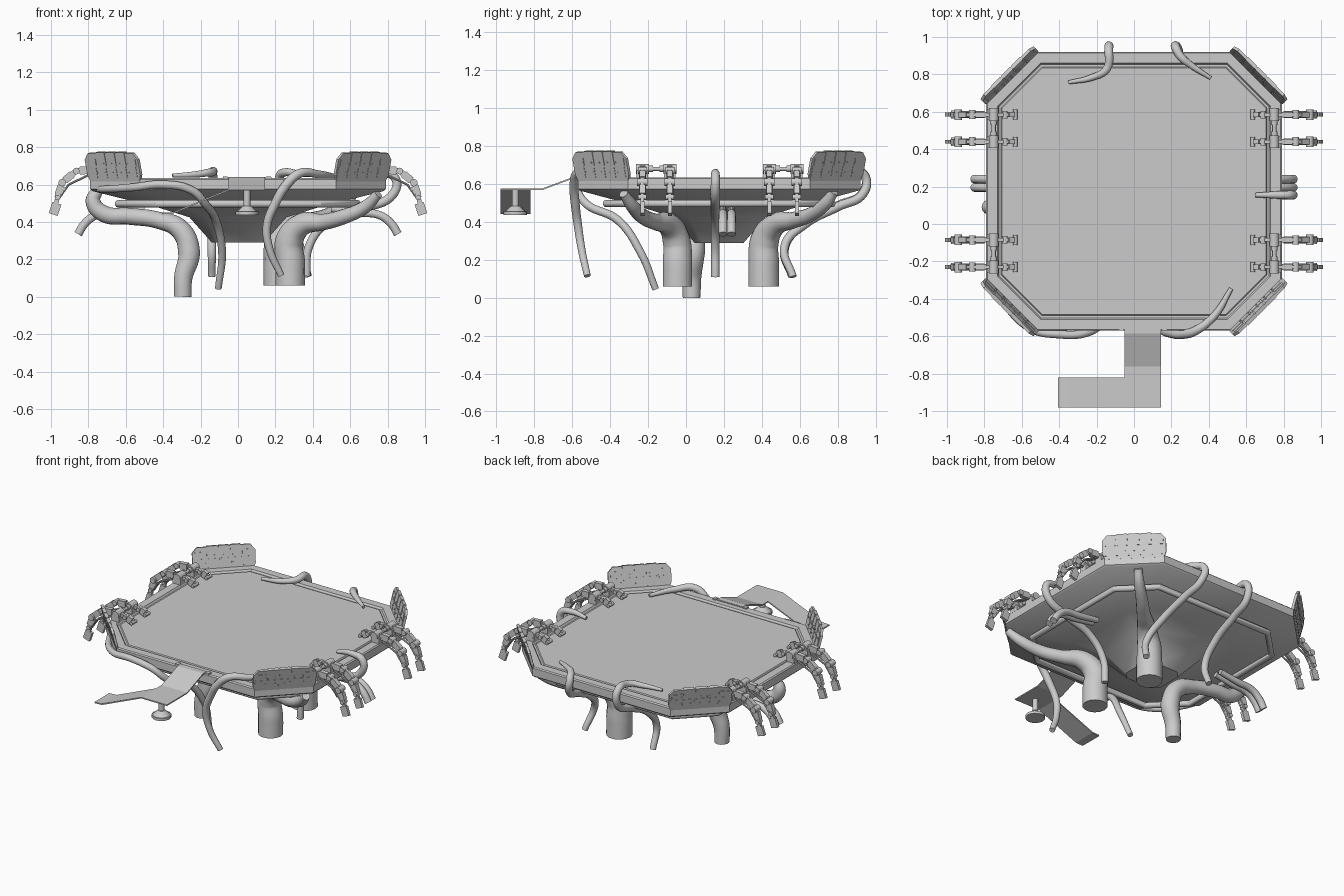
import bpy, bmesh, math
from mathutils import Vector, Matrix

if "Cube" in bpy.data.objects:
    bpy.data.objects.remove(bpy.data.objects["Cube"])

CY = 0.175  # platform centre in y


def finish(bm, name, smooth=False):
    bmesh.ops.recalc_face_normals(bm, faces=bm.faces)
    me = bpy.data.meshes.new(name)
    bm.to_mesh(me)
    bm.free()
    ob = bpy.data.objects.new(name, me)
    bpy.context.collection.objects.link(ob)
    if smooth:
        bpy.ops.object.select_all(action='DESELECT')
        ob.select_set(True)
        bpy.context.view_layer.objects.active = ob
        bpy.ops.object.shade_smooth_by_angle(angle=math.radians(35))
    return ob


def box(bm, c, size, m=Matrix()):
    bmesh.ops.create_cube(bm, size=1, matrix=m @ Matrix.Translation(c) @ Matrix.Diagonal((*size, 1)))


def frame(p, q):
    p, q = Vector(p), Vector(q)
    return Matrix.Translation((p + q) / 2) @ (q - p).to_track_quat('Z', 'Y').to_matrix().to_4x4(), (q - p).length


def beam(bm, p, q, w, h):
    m, l = frame(p, q)
    bmesh.ops.create_cube(bm, size=1, matrix=m @ Matrix.Diagonal((h, w, l, 1)))


def rod(bm, p, q, r1, r2=None, seg=12):
    m, l = frame(p, q)
    bmesh.ops.create_cone(bm, cap_ends=True, segments=seg, radius1=r1, radius2=r1 if r2 is None else r2, depth=l, matrix=m)


def octagon(hx, hy, c, z):
    pts = [(hx, hy - c), (hx - c, hy), (c - hx, hy), (-hx, hy - c),
           (-hx, c - hy), (c - hx, -hy), (hx - c, -hy), (hx, c - hy)]
    return [(x, y + CY, z) for x, y in pts]


# platform: chamfered deck with raised rim and funnel-shaped underside
bm = bmesh.new()
rings = [(.14, .13, .045, .29), (.26, .245, .085, .425), (.42, .40, .14, .475), (.78, .735, .262, .565),
         (.79, .745, .265, .575), (.79, .745, .265, .628), (.783, .738, .262, .635), (.73, .685, .23, .635),
         (.722, .677, .225, .622), (.71, .665, .218, .622), (.705, .66, .215, .63)]
loops = [[bm.verts.new(p) for p in octagon(*r)] for r in rings]
for a, b in zip(loops, loops[1:]):
    for i in range(8):
        j = (i + 1) % 8
        bm.faces.new((a[i], a[j], b[j], b[i]))
bm.faces.new(loops[0])
bm.faces.new(loops[-1])
finish(bm, "platform", True)


def tube(name, pts, radii, closed=False):
    cu = bpy.data.curves.new(name, 'CURVE')
    cu.dimensions = '3D'
    cu.bevel_depth = 1
    cu.bevel_resolution = 5
    cu.resolution_u = 8
    cu.use_fill_caps = True
    sp = cu.splines.new('POLY' if closed else 'BEZIER')
    seq = sp.points if closed else sp.bezier_points
    seq.add(len(pts) - 1)
    sp.use_cyclic_u = closed
    for i, (b, p) in enumerate(zip(seq, pts)):
        b.co = (*p, 1) if closed else p
        if not closed:
            b.handle_left_type = b.handle_right_type = 'AUTO'
        # radii are spread evenly along the path
        t = i / (len(pts) - 1) * (len(radii) - 1)
        k = min(int(t), len(radii) - 2)
        b.radius = radii[k] + (radii[k + 1] - radii[k]) * (t - k)
    ob = bpy.data.objects.new(name, cu)
    bpy.context.collection.objects.link(ob)
    bpy.ops.object.select_all(action='DESELECT')
    ob.select_set(True)
    bpy.context.view_layer.objects.active = ob
    bpy.ops.object.convert(target='MESH')
    bpy.ops.object.shade_smooth_by_angle(angle=math.radians(40))


# pipe ring under the deck
tube("under_pipe", octagon(.64, .595, .2, .497), (.02, .02), True)

# thick trunk legs
tube("left_leg", [(-.295, .03, 0), (-.293, .03, .1), (-.262, .04, .24), (-.31, .05, .36), (-.43, .07, .41),
                  (-.58, .09, .43), (-.72, .09, .445), (-.775, .09, .51), (-.75, .09, .57)],
     (.047, .05, .06, .055, .045, .045, .045, .04, .03))
tube("front_right_leg", [(.28, -.045, .06), (.28, -.045, .18), (.275, -.05, .3), (.34, -.09, .385), (.46, -.16, .40),
                         (.57, -.23, .43), (.68, -.28, .48), (.75, -.33, .55)],
     (.079, .079, .075, .062, .043, .04, .035, .025))
tube("back_right_leg", [(.22, .41, .06), (.22, .41, .18), (.225, .415, .3), (.29, .47, .385), (.40, .57, .41),
                        (.49, .66, .44), (.58, .74, .50), (.62, .78, .56)],
     (.083, .083, .078, .06, .043, .038, .033, .025))

# thin tentacles curling over the rim
tube("back_left_tentacle", [(-.35, .757, .648), (-.22, .785, .655), (-.145, .83, .665), (-.135, .935, .655),
                            (-.135, .935, .555), (-.14, .80, .485), (-.14, .62, .39), (-.14, .52, .26), (-.14, .56, .11)],
     (.01, .02, .024, .024, .024, .024, .02))
tube("back_right_tentacle", [(.41, .78, .648), (.31, .845, .66), (.25, .895, .665), (.222, .945, .64),
                             (.235, .935, .55), (.26, .80, .48), (.29, .63, .39), (.33, .52, .27), (.375, .565, .11)],
     (.01, .02, .024, .024, .024, .024, .02))
tube("front_right_tentacle", [(.52, -.345, .645), (.43, -.49, .655), (.33, -.57, .66), (.26, -.59, .60),
                              (.20, -.585, .5), (.155, -.57, .38), (.17, -.55, .25), (.23, -.52, .115)],
     (.012, .022, .025, .025, .023, .021, .018))
tube("front_left_tentacle", [(-.77, -.22, .58), (-.72, -.37, .575), (-.56, -.555, .585), (-.4, -.59, .60),
                             (-.25, -.58, .57), (-.17, -.52, .49), (-.12, -.36, .41), (-.085, -.24, .24), (-.105, -.16, .045)],
     (.015, .02, .022, .022, .022, .022, .018))
tube("right_side_tentacle", [(.65, .155, .645), (.76, .155, .66), (.84, .155, .635), (.83, .155, .55),
                             (.66, .155, .47), (.48, .155, .4), (.38, .155, .27), (.365, .155, .11)],
     (.012, .023, .025, .025, .023, .022))

# short hoses drooping from both sides
for name, s, y in (("left_hose_a", -1, .195), ("left_hose_b", -1, .24), ("right_hose_a", 1, .195), ("right_hose_b", 1, .24)):
    tube(name, [(s * .5, y, .47), (s * .64, y, .45), (s * .76, y, .435), (s * .82, y, .39), (s * .855, y, .335)],
         (.018, .022, .023, .023))


# corner shields: outward-leaning stepped plates with bolts
def shield(sx, sy, name):
    n = Vector((sx, sy, 0)).normalized()
    u = Vector((n.y, -n.x, 0))
    m = Matrix((u, n, (0, 0, 1))).transposed().to_4x4()
    m.translation = (sx * .6525, CY + sy * .6075, .618)
    m = m @ Matrix.Rotation(math.radians(-14), 4, 'X')
    bm = bmesh.new()
    out = [(-.185, 0), (-.2, .035), (-.2, .12), (-.17, .155), (.17, .155), (.2, .12), (.2, .035), (.185, 0)]
    f = bm.faces.new([bm.verts.new(m @ Vector((a, -.008, z))) for a, z in out])
    ext = bmesh.ops.extrude_face_region(bm, geom=[f])['geom']
    off = m.to_3x3() @ Vector((0, .016, 0))
    bmesh.ops.translate(bm, verts=[v for v in ext if isinstance(v, bmesh.types.BMVert)], vec=off)
    for i in range(-2, 3):
        top = .125 if abs(i) == 2 else .16
        box(bm, (i * .075, 0, (top + .085) / 2), (.066, .022, top - .085), m)
        box(bm, (i * .075 + .006, 0, .05), (.066, .020, .06), m)
        for z in (.05, .1):
            box(bm, (i * .06, 0, z), (.008, .026, .006), m)
    finish(bm, name)


for sx, a in ((-1, "left"), (1, "right")):
    for sy, b in ((-1, "front"), (1, "back")):
        shield(sx, sy, f"{b}_{a}_shield")


# paired mechanical claws gripping the side rims
def claw_pair(s, ys, name):
    bm = bmesh.new()
    for y in ys:
        P = lambda x, z, d=0: (s * x, y + d, z)
        chain = [(.635, .65), (.69, .672), (.75, .68), (.865, .672), (.94, .61), (.965, .53), (.985, .445)]
        widths = (.03, .022, .03, .03, .034, .024)
        for (p, q, w) in zip(chain, chain[1:], widths):
            beam(bm, P(*p), P(*q), w, .018)
        for (x, z), r, w in zip(chain[:-1], (.012, .014, .026, .018, .02, .014), (.026, .02, .034, .024, .028, .022)):
            rod(bm, P(x, z, -w), P(x, z, w), r)
        # mount, thicker sleeves, pistons and finger tip
        box(bm, P(.755, .652), (.06, .06, .04))
        beam(bm, P(.79, .678), P(.845, .674), .042, .03)
        beam(bm, P(.645, .655), P(.675, .668), .046, .026)
        beam(bm, P(.885, .656), P(.925, .623), .04, .03)
        beam(bm, P(.945, .59), P(.96, .545), .042, .03)
        for d in (-.012, .012):
            rod(bm, P(.80, .65, d), P(.905, .60, d), .006, seg=8)
            rod(bm, P(.905, .60, d), P(.955, .53, d), .006, seg=8)
        beam(bm, P(.968, .50), P(.988, .44), .05, .02)
    rod(bm, (s * .75, ys[0], .68), (s * .75, ys[1], .68), .011)
    for t in (.3, .7):
        y = ys[0] + (ys[1] - ys[0]) * t
        rod(bm, (s * .75, y - .012, .68), (s * .75, y + .012, .68), .017)
    finish(bm, name, True)


for s, a in ((-1, "left"), (1, "right")):
    claw_pair(s, (.44, .585), a + "_back_claws")
    claw_pair(s, (-.23, -.085), a + "_front_claws")

# L-shaped entry ramp
bm = bmesh.new()
main = [(-.55, .637), (-.585, .637), (-.76, .572), (-.82, .572), (-.98, .572)]
rows = [[bm.verts.new((x, y, z)) for x in (-.05, .145)] for y, z in main]
for a, b in zip(rows, rows[1:]):
    bm.faces.new((a[0], b[0], b[1], a[1]))
prev = (rows[3][0], rows[4][0])
for x, z in ((-.35, .447), (-.405, .445)):
    cur = tuple(bm.verts.new((x, y, z)) for y in (-.82, -.98))
    bm.faces.new((prev[0], cur[0], cur[1], prev[1]))
    prev = cur
ramp = finish(bm, "ramp")
sol = ramp.modifiers.new("thickness", 'SOLIDIFY')
sol.thickness = .008
sol.offset = 0

# ramp hinge bracket
bm = bmesh.new()
box(bm, (.05, -.555, .634), (.26, .02, .012))
for x in (-.068, .163):
    box(bm, (x, -.555, .636), (.025, .03, .014))
finish(bm, "ramp_hinge")

# ramp pedestal
bm = bmesh.new()
rod(bm, (.048, -.9, .47), (.048, -.9, .57), .018, seg=16)
rod(bm, (.048, -.9, .455), (.048, -.9, .485), .055, .022, 16)
rod(bm, (.048, -.9, .437), (.048, -.9, .455), .062, seg=16)
finish(bm, "ramp_pedestal", True)
